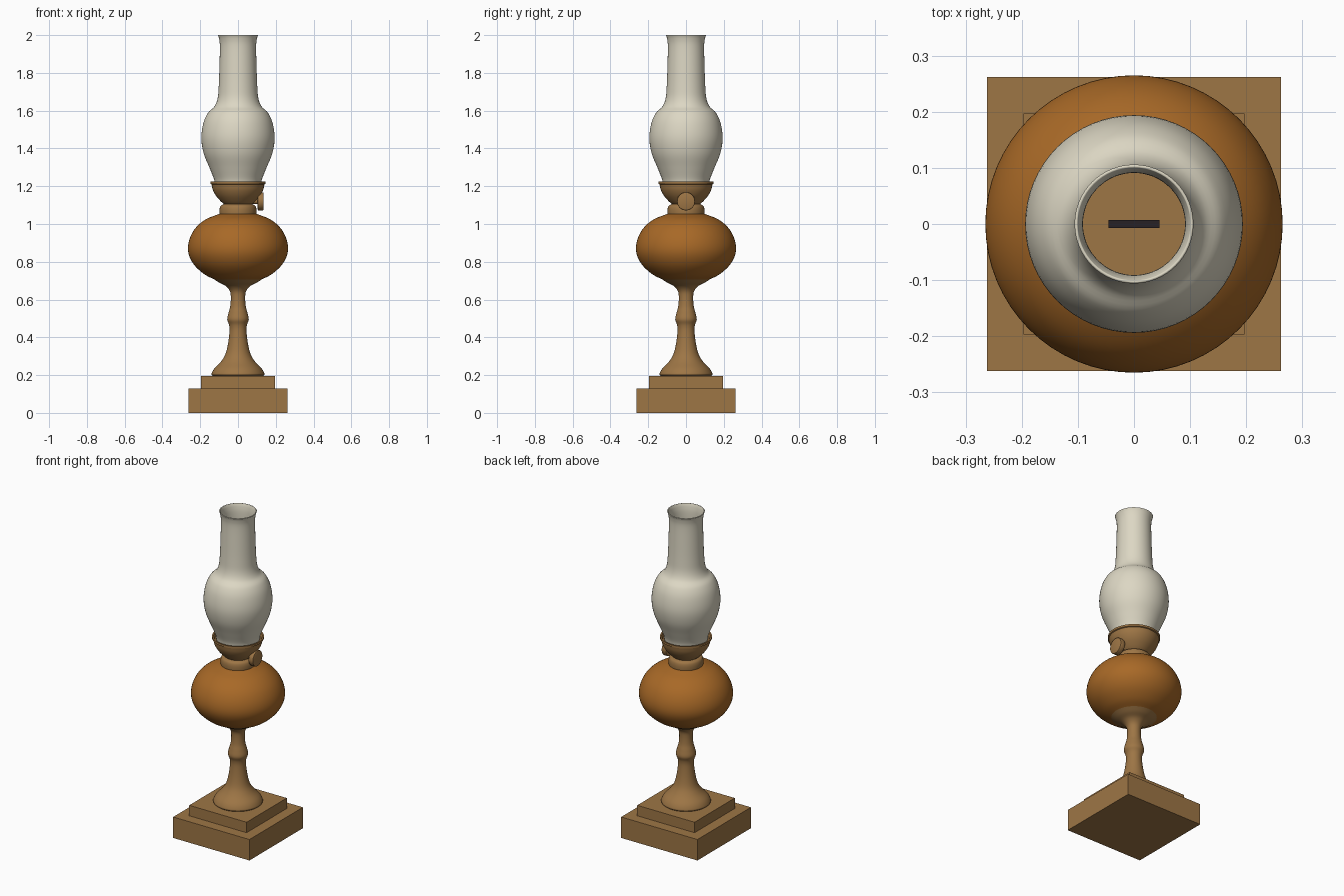
import bpy, bmesh, math
from mathutils import Matrix, Vector

cube = bpy.data.objects.get("Cube")
if cube:
    bpy.data.objects.remove(cube, do_unlink=True)


def material(name, rgb):
    m = bpy.data.materials.new(name)
    m.use_nodes = True
    m.diffuse_color = (*rgb, 1)
    bsdf = next(n for n in m.node_tree.nodes if n.type == "BSDF_PRINCIPLED")
    bsdf.inputs["Base Color"].default_value = (*rgb, 1)
    bsdf.inputs["Roughness"].default_value = 0.6
    return m


BRASS = material("aged brass", (0.34, 0.18, 0.06))
AMBER = material("amber glass", (0.39, 0.14, 0.02))
GLASS = material("pale glass", (0.72, 0.68, 0.55))
WICK = material("dark wick", (0.02, 0.015, 0.018))


def finish(name, bm, mat, smooth=False):
    mesh = bpy.data.meshes.new(name)
    bm.to_mesh(mesh)
    bm.free()
    mesh.materials.append(mat)
    ob = bpy.data.objects.new(name, mesh)
    bpy.context.collection.objects.link(ob)
    if smooth:
        bpy.ops.object.select_all(action="DESELECT")
        ob.select_set(True)
        bpy.context.view_layer.objects.active = ob
        bpy.ops.object.shade_smooth_by_angle(angle=math.radians(35))
    return ob


def rounded(points, steps=5):
    """Smooth curve passing through all the (radius, height) points."""
    p = [Vector(q) for q in points]
    p = [2 * p[0] - p[1]] + p + [2 * p[-1] - p[-2]]
    out = []
    for a, b, c, d in zip(p, p[1:], p[2:], p[3:]):
        for i in range(steps):
            t = i / steps
            out.append(0.5 * (2 * b + (c - a) * t + (2 * a - 5 * b + 4 * c - d) * t**2
                              + (3 * b - a - 3 * c + d) * t**3))
    return out + [p[-2]]


def lathe(name, profile, mat, sides=64):
    bm = bmesh.new()
    rings = []
    for r, z in profile:
        if r < 0.0001:
            rings.append([bm.verts.new((0, 0, z))] * sides)
            continue
        rings.append([bm.verts.new((r * math.cos(math.tau * j / sides),
                                    r * math.sin(math.tau * j / sides), z))
                      for j in range(sides)])
    for low, high in zip(rings, rings[1:]):
        for j in range(sides):
            k = (j + 1) % sides
            corners = dict.fromkeys((low[j], low[k], high[k], high[j]))
            bm.faces.new(list(corners))
    return finish(name, bm, mat, True)


def box(name, size, centre, mat):
    bm = bmesh.new()
    bmesh.ops.create_cube(bm, size=1, matrix=Matrix.Translation(centre) @ Matrix.Diagonal((*size, 1)))
    return finish(name, bm, mat)


def rod_x(name, radius, x0, x1, z, mat, bevel=0.0):
    bm = bmesh.new()
    place = Matrix.Translation(((x0 + x1) / 2, 0, z)) @ Matrix.Rotation(math.pi / 2, 4, "Y")
    bmesh.ops.create_cone(bm, cap_ends=True, segments=32, radius1=radius,
                          radius2=radius, depth=x1 - x0, matrix=place)
    if bevel:
        rims = [e for e in bm.edges if abs(e.verts[0].co.x - e.verts[1].co.x) < 0.001]
        bmesh.ops.bevel(bm, geom=rims, offset=bevel, segments=2, affect="EDGES", profile=0.5)
    return finish(name, bm, mat, True)


# Stepped square base
box("base_plinth", (0.524, 0.524, 0.13), (0, 0, 0.065), BRASS)
box("base_step", (0.394, 0.394, 0.065), (0, 0, 0.1625), BRASS)

# Turned stem: flared foot, central bead and cup under the font
lathe("stem", [(0, 0.195), (0.133, 0.195)] + rounded([
    (0.139, 0.2), (0.139, 0.21), (0.125, 0.235), (0.09, 0.272), (0.067, 0.31),
    (0.053, 0.365), (0.045, 0.43), (0.047, 0.465), (0.057, 0.495), (0.05, 0.53),
    (0.041, 0.565), (0.038, 0.61), (0.043, 0.645), (0.065, 0.672),
    (0.1, 0.69), (0.127, 0.707)]) + [(0, 0.72)], BRASS)

# Rounded oil font
lathe("oil_font", [(0, 0.7)] + rounded([
    (0.115, 0.703), (0.172, 0.73), (0.225, 0.775), (0.256, 0.825), (0.265, 0.875),
    (0.253, 0.93), (0.222, 0.982), (0.17, 1.025), (0.1, 1.053)]) + [(0, 1.058)], AMBER)

# Burner collar and open cup
lathe("burner_collar", [(0, 1.045)] + rounded([
    (0.095, 1.045), (0.098, 1.058), (0.097, 1.082), (0.09, 1.098), (0.072, 1.106)])
    + [(0, 1.11)], BRASS)
lathe("burner_cup", [(0, 1.095)] + rounded([
    (0.068, 1.1), (0.092, 1.121), (0.117, 1.15), (0.133, 1.18), (0.14, 1.21)])
    + [(0.146, 1.213), (0.146, 1.225), (0.137, 1.225), (0.13, 1.205), (0, 1.205)], BRASS)

# Wick and its adjusting wheel
box("wick", (0.09, 0.014, 0.05), (0, 0, 1.225), WICK)
rod_x("knob_shaft", 0.014, 0.05, 0.11, 1.12, BRASS)
rod_x("wick_knob", 0.048, 0.104, 0.136, 1.12, BRASS, 0.005)

# Glass chimney
chimney = lathe("chimney", rounded([
    (0.122, 1.207), (0.128, 1.24), (0.152, 1.3), (0.182, 1.375), (0.194, 1.455),
    (0.183, 1.535), (0.158, 1.59), (0.125, 1.622), (0.108, 1.665), (0.102, 1.73),
    (0.098, 1.84), (0.096, 1.94), (0.1, 1.98), (0.106, 2.0)]), GLASS)
wall = chimney.modifiers.new("glass wall", "SOLIDIFY")
wall.thickness = 0.005
wall.offset = -1
